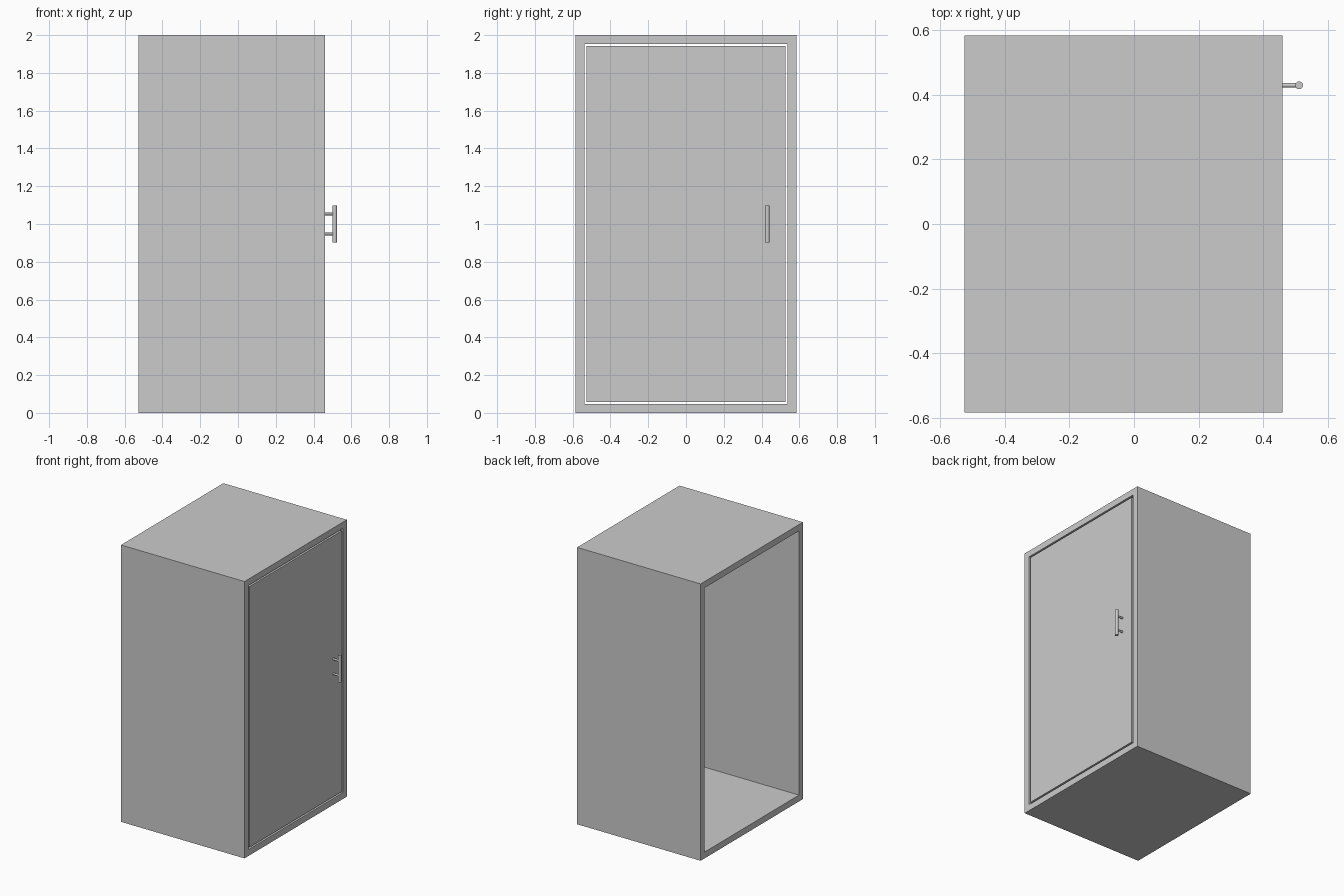
import bpy
import bmesh
from math import radians

cube = bpy.data.objects.get("Cube")
if cube:
    bpy.data.objects.remove(cube, do_unlink=True)

# Main dimensions
BACK, FRONT = -0.526, 0.461
HALF_WIDTH, HEIGHT = 0.584, 2.0
WALL, GAP, DOOR_DEPTH = 0.046, 0.012, 0.045
HANDLE_X, HANDLE_Y, MID_Z = 0.512, 0.43, 1.0

grey = bpy.data.materials.new("plain grey")
colour = (0.6, 0.6, 0.6, 1)
grey.diffuse_color = colour
grey.use_nodes = True
grey.node_tree.nodes["Principled BSDF"].inputs["Base Color"].default_value = colour


def make_object(name, bm):
    bmesh.ops.recalc_face_normals(bm, faces=bm.faces)
    mesh = bpy.data.meshes.new(name)
    bm.to_mesh(mesh)
    bm.free()
    mesh.materials.append(grey)
    obj = bpy.data.objects.new(name, mesh)
    bpy.context.collection.objects.link(obj)
    return obj


def rectangle(bm, x, inset):
    """Corner loop of the cabinet section, shrunk by an inset."""
    w, low, high = HALF_WIDTH - inset, inset, HEIGHT - inset
    return [bm.verts.new((x, y, z))
            for y, z in ((-w, low), (w, low), (w, high), (-w, high))]


def rod(name, radius, length, location, rotation=(0, 0, 0)):
    bpy.ops.mesh.primitive_cylinder_add(vertices=24, radius=radius, depth=length,
                                        location=location, rotation=rotation)
    obj = bpy.context.object
    obj.name = name
    obj.data.materials.append(grey)
    bpy.ops.object.shade_smooth_by_angle(angle=radians(30))


# Cabinet shell: a rectangular tube open at both ends
bm = bmesh.new()
loops = [rectangle(bm, x, inset) for x, inset in
         ((BACK, 0), (FRONT, 0), (FRONT, WALL), (BACK, WALL))]
for i, loop in enumerate(loops):
    following = loops[(i + 1) % 4]
    for j in range(4):
        k = (j + 1) % 4
        bm.faces.new((loop[j], loop[k], following[k], following[j]))
make_object("cabinet_shell", bm)

# Door panel, flush in the opening with a thin gap all round
bm = bmesh.new()
inner = rectangle(bm, FRONT - DOOR_DEPTH, WALL + GAP)
outer = rectangle(bm, FRONT, WALL + GAP)
bm.faces.new(inner)
bm.faces.new(outer)
for j in range(4):
    k = (j + 1) % 4
    bm.faces.new((inner[j], inner[k], outer[k], outer[j]))
make_object("door_panel", bm)

# Bar handle on two posts
rod("handle_bar", 0.012, 0.196, (HANDLE_X, HANDLE_Y, MID_Z))
for name, side in (("upper", 1), ("lower", -1)):
    rod(name + "_handle_post", 0.007, HANDLE_X - FRONT,
        ((HANDLE_X + FRONT) / 2, HANDLE_Y, MID_Z + side * 0.053),
        (0, radians(90), 0))
